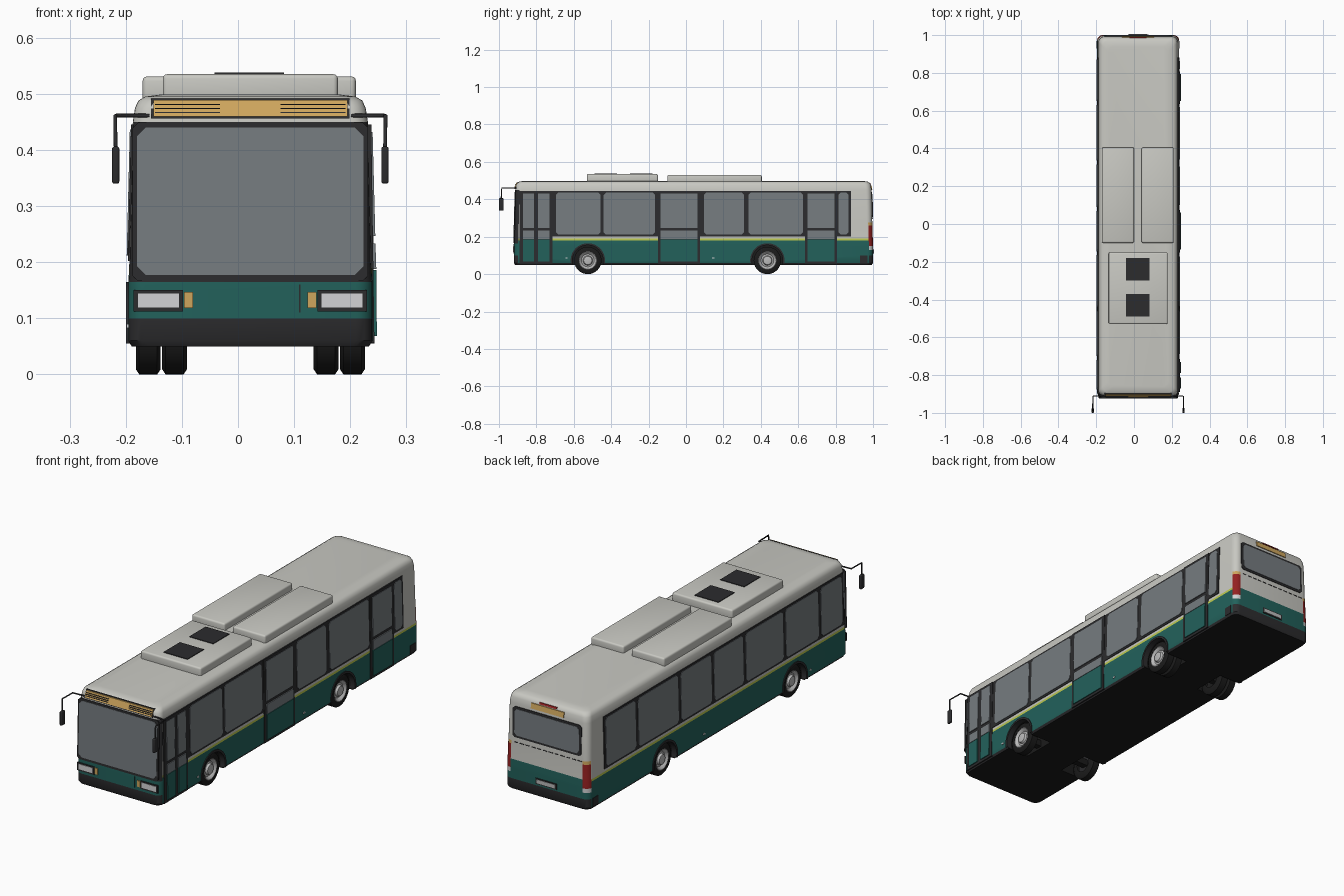
import bpy, bmesh, math
from mathutils import Vector, Matrix

if "Cube" in bpy.data.objects:
    bpy.data.objects.remove(bpy.data.objects["Cube"])

COLOURS = {
    "white": (0.58, 0.58, 0.54), "green": (0.016, 0.12, 0.105),
    "lime": (0.5, 0.58, 0.08), "trim": (0.025, 0.025, 0.027),
    "rubber": (0.011, 0.011, 0.011), "glass": (0.18, 0.2, 0.215),
    "amber": (0.62, 0.38, 0.11), "red": (0.3, 0.015, 0.015),
    "silver": (0.5, 0.5, 0.5), "lamp": (0.65, 0.65, 0.66)}
NAMES = list(COLOURS)
MATS = {}
for key, rgb in COLOURS.items():
    m = bpy.data.materials.new(key)
    m.use_nodes = True
    m.diffuse_color = (*rgb, 1)
    m.node_tree.nodes["Principled BSDF"].inputs["Base Color"].default_value = (*rgb, 1)
    MATS[key] = m

CX, HX, YF, YR, RAD = 0.022, 0.2175, -0.92, 1.0, 0.03
# body section: height, inset from the full outline
SECTION = [(0.05, 0.006), (0.06, 0), (0.1, 0), (0.13, 0), (0.15, 0), (0.165, 0),
           (0.18, 0.001), (0.19, 0.001), (0.2, 0.002), (0.26, 0.003), (0.275, 0.004),
           (0.45, 0.008), (0.475, 0.012), (0.488, 0.018), (0.495, 0.03), (0.499, 0.06)]


def inset(z):
    for (a, ia), (b, ib) in zip(SECTION, SECTION[1:]):
        if z <= b:
            return ia + (ib - ia) * (z - a) / (b - a)
    return SECTION[-1][1]


def finish(name, bm, mats, smooth=False):
    bmesh.ops.recalc_face_normals(bm, faces=bm.faces)
    me = bpy.data.meshes.new(name)
    bm.to_mesh(me)
    bm.free()
    for k in mats:
        me.materials.append(MATS[k])
    ob = bpy.data.objects.new(name, me)
    bpy.context.collection.objects.link(ob)
    if smooth:
        activate(ob)
        bpy.ops.object.shade_smooth_by_angle(angle=math.radians(35))
    return ob


def activate(ob):
    bpy.ops.object.select_all(action='DESELECT')
    ob.select_set(True)
    bpy.context.view_layer.objects.active = ob


def on_side(side, u, z, out):
    d = out - inset(z)
    return {"left": (CX + HX + d, u, z), "right": (CX - HX - d, u, z),
            "front": (CX + u, YF - d, z), "rear": (CX + u, YR + d, z)}[side]


def panels(name, side, rects, mat, out, cut=0.0):
    """Thin plates following the body side; cut trims the corners."""
    bm = bmesh.new()
    for u0, u1, z0, z1 in rects:
        pts = [(u0, z0), (u1, z0), (u1, z1), (u0, z1)]
        if cut:
            pts = [(u0 + cut, z0), (u1 - cut, z0), (u1, z0 + cut), (u1, z1 - cut),
                   (u1 - cut, z1), (u0 + cut, z1), (u0, z1 - cut), (u0, z0 + cut)]
        top = [bm.verts.new(on_side(side, u, z, out)) for u, z in pts]
        low = [bm.verts.new(on_side(side, u, z, -0.002)) for u, z in pts]
        bm.faces.new(top)
        bm.faces.new(low[::-1])
        n = len(pts)
        for i in range(n):
            bm.faces.new((top[i], low[i], low[(i + 1) % n], top[(i + 1) % n]))
    return finish(name, bm, [mat])


def both(rects):
    return rects + [(-b, -a, c, d) for a, b, c, d in rects]


def box(name, x0, x1, y0, y1, z0, z1, mat, bevel=0.0):
    bm = bmesh.new()
    mid = Vector((CX + (x0 + x1) / 2, (y0 + y1) / 2, (z0 + z1) / 2))
    bmesh.ops.create_cube(bm, size=1, matrix=Matrix.Translation(mid)
                          @ Matrix.Diagonal((x1 - x0, y1 - y0, z1 - z0, 1)))
    if bevel:
        bmesh.ops.bevel(bm, geom=bm.edges[:], offset=bevel, segments=3, profile=0.5, affect='EDGES')
    return finish(name, bm, [mat], bool(bevel))


def lathe(name, profile, x, y, z, sgn, mat, a0=0.0, a1=2 * math.pi, steps=40):
    """Revolve (offset, radius) points about a crosswise axle."""
    bm = bmesh.new()
    rows = []
    for i in range(steps + 1):
        a = a0 + (a1 - a0) * i / steps
        rows.append([bm.verts.new((CX + sgn * (x + o), y + r * math.cos(a), z + r * math.sin(a)))
                     for o, r in profile])
    for p, q in zip(rows, rows[1:]):
        for j in range(len(profile) - 1):
            bm.faces.new((p[j], p[j + 1], q[j + 1], q[j]))
    bmesh.ops.remove_doubles(bm, verts=bm.verts, dist=1e-5)
    return finish(name, bm, [mat], True)


# body shell: stacked rounded outlines coloured by height and direction
def shell_colour(n, z):
    if n.z < -0.9:
        return "rubber"
    if n.z > 0.75:
        return "white"
    front, rear = n.y < -0.2, n.y > 0.2
    if z < 0.06 or (z < 0.1 and (front or rear)):
        return "trim"
    if front:
        return "green" if z < 0.165 else "trim" if z < 0.45 else "white"
    if rear and abs(n.x) > 0.1 and 0.13 < z < 0.275:
        return "lamp" if z < 0.15 else "red" if z < 0.26 else "amber"
    if z < 0.18:
        return "green"
    if z < 0.19:
        return "green" if rear else "lime"
    return "white"


bm = bmesh.new()
rings = []
for z, ins in SECTION:
    ring = []
    for k, (sx, sy) in enumerate([(1, 1), (-1, 1), (-1, -1), (1, -1)]):
        cx = CX + sx * (HX - ins - RAD)
        cy = (YR - ins - RAD) if sy > 0 else (YF + ins + RAD)
        for s in range(7):
            a = (k + s / 6) * math.pi / 2
            ring.append(bm.verts.new((cx + RAD * math.cos(a), cy + RAD * math.sin(a), z)))
    rings.append(ring)
for p, q in zip(rings, rings[1:]):
    for i in range(len(p)):
        j = (i + 1) % len(p)
        bm.faces.new((p[i], p[j], q[j], q[i]))
bm.faces.new(rings[0][::-1])
bm.faces.new(rings[-1])
bm.normal_update()
for f in bm.faces:
    f.material_index = NAMES.index(shell_colour(f.normal, f.calc_center_median().z))
body = finish("body_shell", bm, NAMES)

# wheel wells cut into the shell
AXLES = {"front": -0.525, "rear": 0.435}
WZ, WR = 0.073, 0.073
for y in AXLES.values():
    for s in (-1, 1):
        bm = bmesh.new()
        bmesh.ops.create_cone(bm, cap_ends=True, segments=40, radius1=0.084, radius2=0.084, depth=0.2,
                              matrix=Matrix.Translation((CX + s * 0.2, y, WZ))
                              @ Matrix.Rotation(math.pi / 2, 4, 'Y'))
        for f in bm.faces:
            f.material_index = NAMES.index("rubber")
        cutter = finish("well_cutter", bm, NAMES)
        cutter.hide_render = True
        mod = body.modifiers.new("well", 'BOOLEAN')
        mod.operation, mod.solver, mod.object = 'DIFFERENCE', 'EXACT', cutter
        activate(body)
        bpy.ops.object.modifier_apply(modifier=mod.name)
        bpy.data.objects.remove(cutter)
activate(body)
bpy.ops.object.shade_smooth_by_angle(angle=math.radians(35))

# wheels, hubs and arch trims
TYRE = [(-0.044, 0.04), (-0.044, 0.064), (-0.038, WR), (-0.006, WR), (0, 0.064), (0, 0.048)]
RIM = [(0, 0.05), (0.002, 0.046), (-0.002, 0.04), (-0.01, 0.034), (-0.008, 0.026),
       (0.002, 0.022), (0.004, 0.012), (0.004, 0)]
ARCH = [(-0.02, 0.082), (0.004, 0.082), (0.004, 0.092), (-0.02, 0.092)]
BACK = [(-0.03, 0.045), (-0.03, 0)]
low = math.asin((WZ - 0.055) / 0.09)
for axle, y in AXLES.items():
    for s, side in ((1, "left"), (-1, "right")):
        tag = f"{axle}_{side}"
        lathe("tyre_" + tag, TYRE, 0.204, y, WZ, s, "rubber")
        lathe("wheel_rim_" + tag, RIM, 0.202, y, WZ, s, "silver")
        lathe("wheel_back_" + tag, BACK, 0.204, y, WZ, s, "trim")
        lathe("arch_trim_" + tag, ARCH, HX, y, WZ, s, "trim", -low, math.pi + low)
        if axle == "rear":
            lathe("inner_tyre_" + tag, TYRE, 0.157, y, WZ, s, "rubber")
    box(axle + "_axle", -0.18, 0.18, y - 0.015, y + 0.015, 0.06, 0.09, "rubber")

# side windows
EDGES = [-0.885, -0.71, -0.45, -0.155, 0.08, 0.325, 0.64, 0.88]
LEFT_PANES = [(-0.695, -0.458), (-0.44, -0.165), (0.095, 0.31), (0.335, 0.625), (0.815, 0.87)]
for side in ("left", "right"):
    panels(side + "_window_band", side, [(-0.89, 0.882, 0.202, 0.445)], "trim", 0.003)
    panes = LEFT_PANES if side == "left" else [(a + 0.01, b - 0.01) for a, b in zip(EDGES, EDGES[1:])]
    panels(side + "_window_glass", side, [(a, b, 0.212, 0.436) for a, b in panes], "glass", 0.005, 0.012)
    panels(side + "_marker_lamps", side, [(y, y + 0.012, 0.083, 0.09) for y in (-0.645, 0.14)], "lamp", 0.003)
    panels(side + "_rear_bumper_end", side, [(0.93, 0.97, 0.06, 0.1)], "trim", 0.002)

# doors
DOORS = [(-0.89, -0.715), (-0.15, 0.075), (0.635, 0.808)]
LEAVES = [(-0.872, -0.812), (-0.79, -0.73), (-0.135, 0.062), (0.65, 0.793)]
panels("door_frames", "left", [(a, b, 0.056, 0.445) for a, b in DOORS], "trim", 0.006)
for part, z0, z1, mat in (("upper_glass", 0.247, 0.432, "glass"), ("lower_glass", 0.188, 0.233, "glass"),
                          ("lower_panels", 0.068, 0.186, "green")):
    panels("door_" + part, "left", [(a, b, z0, z1) for a, b in LEAVES], mat, 0.008)

# front face
panels("windscreen_frame", "front", [(-0.21, 0.21, 0.166, 0.449)], "trim", 0.002, 0.01)
panels("windscreen", "front", [(-0.202, 0.202, 0.177, 0.44)], "glass", 0.004, 0.016)
panels("sign_frame", "front", [(-0.177, 0.177, 0.456, 0.492)], "trim", 0.005)
panels("sign", "front", [(-0.173, 0.173, 0.46, 0.489)], "amber", 0.007)
panels("sign_lines", "front", both([(0.054, 0.17, z, z + 0.002) for z in (0.466, 0.473, 0.48)]), "trim", 0.008)
panels("headlamp_housings", "front", both([(0.12, 0.208, 0.112, 0.15)]), "trim", 0.003)
panels("headlamps", "front", both([(0.127, 0.2, 0.119, 0.144)]), "lamp", 0.005)
panels("front_indicators", "front", both([(0.102, 0.118, 0.118, 0.147)]), "amber", 0.004)
panels("front_seam", "front", [(0.087, 0.089, 0.11, 0.16)], "trim", 0.002)

# rear face
panels("rear_window_frame", "rear", [(-0.178, 0.178, 0.295, 0.438)], "trim", 0.003, 0.01)
panels("rear_window", "rear", [(-0.167, 0.167, 0.305, 0.428)], "glass", 0.005, 0.012)
panels("rear_sign", "rear", [(-0.085, 0.085, 0.45, 0.474)], "amber", 0.004)
panels("rear_high_lamp", "rear", [(-0.045, 0.045, 0.478, 0.485)], "red", 0.004)
panels("rear_vents", "rear", [(-0.18 + i * 0.03, -0.16 + i * 0.03, 0.27, 0.273) for i in range(12)], "trim", 0.002)
panels("plate_frame", "rear", [(-0.055, 0.055, 0.108, 0.135)], "trim", 0.003)
panels("plate", "rear", [(-0.048, 0.048, 0.113, 0.13)], "silver", 0.005)

# roof units
box("front_roof_unit", -0.156, 0.156, -0.53, -0.15, 0.485, 0.535, "white", 0.008)
for y in (-0.49, -0.3):
    box("roof_grille", -0.064, 0.06, y, y + 0.12, 0.532, 0.538, "trim")
box("right_roof_unit", -0.192, -0.022, -0.1, 0.405, 0.485, 0.531, "white", 0.008)
box("left_roof_unit", 0.018, 0.188, -0.1, 0.405, 0.485, 0.531, "white", 0.008)

# wing mirrors on bent arms
for s, side in ((1, "left"), (-1, "right")):
    cu = bpy.data.curves.new(side + "_mirror_arm", 'CURVE')
    cu.dimensions, cu.bevel_depth, cu.bevel_resolution, cu.use_fill_caps = '3D', 0.0035, 2, True
    path = [(0.18, -0.908, 0.461), (0.239, -0.912, 0.461), (0.241, -0.985, 0.461), (0.24, -0.988, 0.4)]
    sp = cu.splines.new('POLY')
    sp.points.add(len(path) - 1)
    for pt, (x, y, z) in zip(sp.points, path):
        pt.co = (CX + s * x, y, z, 1)
    cu.materials.append(MATS["trim"])
    bpy.context.collection.objects.link(bpy.data.objects.new(side + "_mirror_arm", cu))
    box(side + "_mirror", s * 0.24 - 0.0065, s * 0.24 + 0.0065, -1.0, -0.975, 0.34, 0.406, "trim", 0.004)
